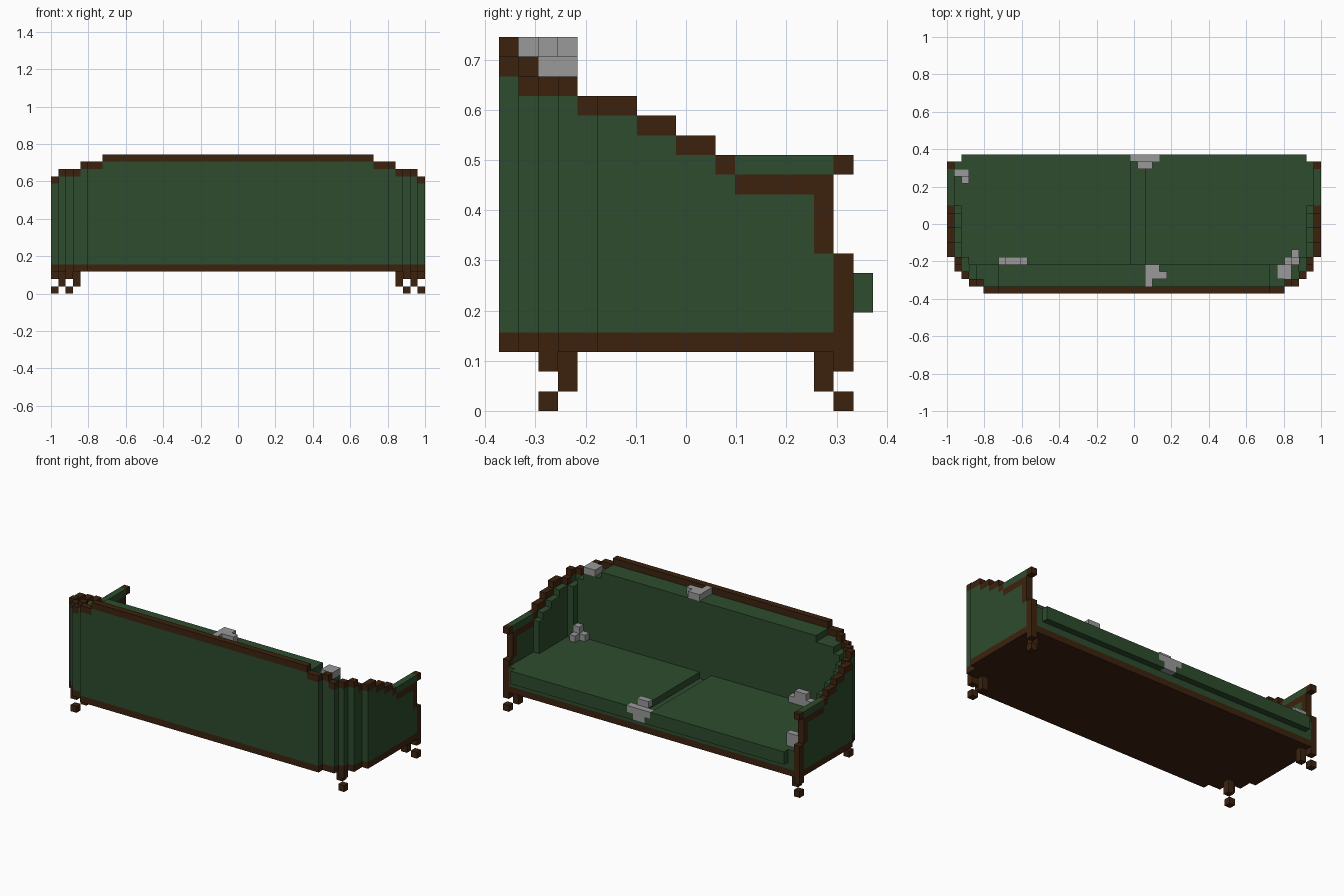
import bpy, bmesh
from mathutils import Matrix, Vector

cube = bpy.data.objects.get("Cube")
if cube:
    bpy.data.objects.remove(cube, do_unlink=True)

NX, NY = 51, 19          # block grid
U = 2 / NX               # block size


def material(name, rgb):
    m = bpy.data.materials.new(name)
    m.use_nodes = True
    m.diffuse_color = (*rgb, 1)
    m.node_tree.nodes["Principled BSDF"].inputs["Base Color"].default_value = (*rgb, 1)
    return m


GREEN = material("green_fabric", (0.027, 0.072, 0.027))
BROWN = material("dark_wood", (0.046, 0.0165, 0.0048))
GREY = material("light_grey", (0.32, 0.32, 0.32))


def build(name, mat, boxes, mirror=False):
    """Boxes are (i0, i1, j0, j1, k0, k1) in blocks, end excluded."""
    boxes = list(boxes)
    if mirror:
        boxes += [(NX - b[1], NX - b[0], *b[2:]) for b in boxes]
    bm = bmesh.new()
    for i0, i1, j0, j1, k0, k1 in boxes:
        centre = Vector(((i0 + i1 - NX) / 2, (j0 + j1 - NY) / 2, (k0 + k1) / 2)) * U
        size = Vector((i1 - i0, j1 - j0, k1 - k0)) * U
        bmesh.ops.create_cube(bm, size=1, matrix=Matrix.Translation(centre) @ Matrix.Diagonal((*size, 1)))
    me = bpy.data.meshes.new(name)
    bm.to_mesh(me)
    bm.free()
    me.materials.append(mat)
    ob = bpy.data.objects.new(name, me)
    bpy.context.collection.objects.link(ob)
    return ob


def cell(i, j, k):
    return (i, i + 1, j, j + 1, k, k + 1)


# Outer shell of one half: (i0, i1, j0, j1, trim level)
shell = [(5, 7, 0, 1, 17), (4, 5, 1, 2, 17), (3, 4, 1, 2, 16), (2, 3, 2, 3, 16),
         (1, 2, 3, 4, 16), (1, 2, 4, 5, 15), (0, 1, 5, 7, 15), (0, 1, 7, 9, 14),
         (0, 1, 9, 11, 13), (0, 1, 11, 12, 12), (0, 1, 12, 16, 11)]

# Wooden base plate following the rounded back corners
build("base_plate", BROWN, [(5, 46, 0, 1, 3, 4), (3, 48, 1, 2, 3, 4), (2, 49, 2, 3, 3, 4),
                            (1, 50, 3, 5, 3, 4), (0, 51, 5, 18, 3, 4)])

# Back panel, side panels and their stepped wooden trim
build("back_panel", GREEN, [(7, 44, 0, 1, 4, 18)])
build("back_top_rail", BROWN, [(7, 44, 0, 1, 18, 19)])
build("side_panels", GREEN, [(*s[:4], 4, s[4]) for s in shell] + [(0, 1, 16, 17, 4, 8)], True)
build("side_trim", BROWN, [(*s[:4], s[4], s[4] + 1) for s in shell], True)

# Arm fronts and rolls
build("arm_front_posts", BROWN, [(0, 1, 17, 18, 4, 8), (0, 1, 17, 18, 2, 3),
                                 (0, 1, 16, 17, 8, 12), (0, 1, 17, 18, 12, 13)], True)
build("arm_rolls", GREEN, [(0, 1, 12, 17, 12, 13)], True)

# Legs of diagonally stacked blocks
build("front_legs", BROWN, [cell(1, 16, 2), cell(1, 16, 1), cell(0, 17, 0)], True)
build("back_legs", BROWN, [cell(2, 2, 2), cell(3, 3, 2), cell(3, 3, 1), cell(2, 2, 0)], True)

# Backrest cushion with lower corner and arm padding
build("back_cushion", GREEN, [(7, 44, 1, 4, 4, 18)])
build("corner_padding", GREEN, [(5, 7, 1, 2, 4, 17), (4, 7, 2, 4, 4, 17),
                                (3, 4, 2, 4, 4, 16), (2, 3, 3, 5, 4, 15)], True)
build("arm_padding", GREEN, [(1, 2, 5, 7, 4, 15), (1, 2, 7, 9, 4, 14),
                             (1, 2, 9, 11, 4, 13), (1, 2, 11, 12, 4, 12)], True)

# Seat, two cushions with a gap, overhanging at the front
build("seat_base", GREEN, [(3, 48, 4, 5, 4, 6), (2, 49, 5, 12, 4, 6),
                           (1, 50, 12, 18, 4, 5), (1, 50, 12, 18, 5, 6)])
for name, a, b in (("right_seat_cushion", 0, 25), ("left_seat_cushion", 27, 51)):
    lo = lambda v: max(a, v)
    hi = lambda v: min(b, 51 - v)
    build(name, GREEN, [(lo(3), hi(3), 4, 5, 6, 7), (lo(2), hi(2), 5, 12, 6, 7),
                        (lo(1), hi(1), 12, 18, 6, 7)])
build("seat_front_edge", GREEN, [(2, 25, 18, 19, 5, 7), (29, 49, 18, 19, 5, 7),
                                 (25, 26, 18, 19, 5, 6), (28, 29, 18, 19, 5, 6)])

# Grey pieces lying on the sofa
build("grey_piece_front", GREY, [(25, 29, 18, 19, 6, 7), (26, 28, 18, 19, 5, 6),
                                 (26, 28, 17, 18, 7, 8)])
build("grey_piece_back_top", GREY, [(27, 28, 1, 4, 18, 19), (28, 29, 2, 4, 18, 19), cell(29, 2, 18)])
build("grey_piece_corner_top", GREY, [(45, 47, 2, 4, 17, 18)])
build("grey_piece_corner_seat", GREY, [cell(47, 5, 7), cell(46, 4, 7), (47, 48, 4, 5, 7, 9)])
build("grey_piece_seat", GREY, [(7, 11, 4, 5, 7, 8), (8, 10, 4, 5, 8, 9)])
build("grey_piece_arm", GREY, [(1, 3, 16, 17, 7, 9), cell(2, 15, 7)])
